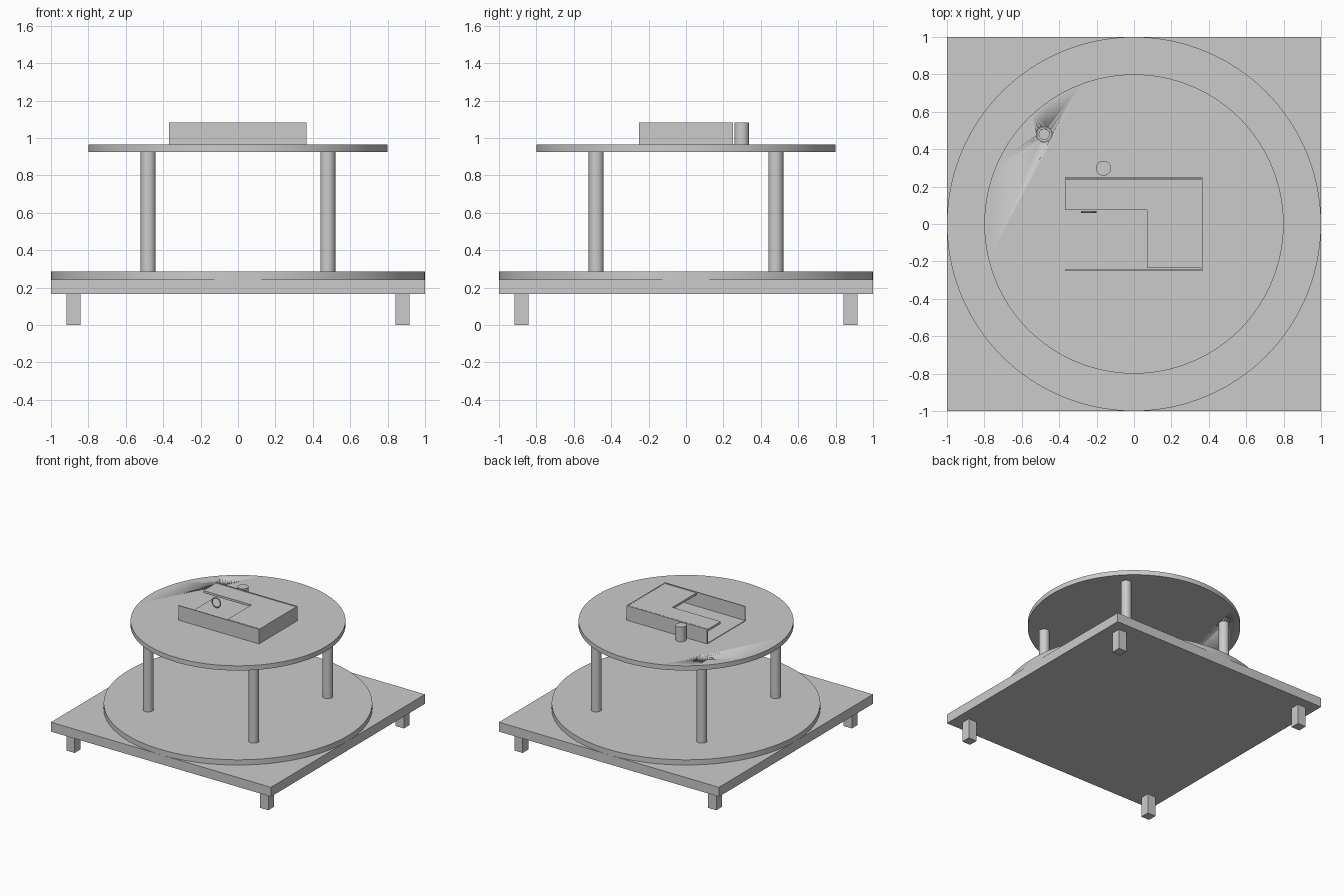
import bpy, bmesh, math

if "Cube" in bpy.data.objects:
    bpy.data.objects.remove(bpy.data.objects["Cube"])

grey = bpy.data.materials.new("light grey")
grey.diffuse_color = (0.6, 0.6, 0.6, 1)
grey.use_nodes = True
grey.node_tree.nodes["Principled BSDF"].inputs["Base Color"].default_value = grey.diffuse_color


def finish(ob, name, smooth=False):
    ob.name = name
    ob.data.materials.clear()
    ob.data.materials.append(grey)
    if smooth:
        bpy.ops.object.shade_smooth_by_angle(angle=math.radians(35))
    return ob


def box(name, x0, x1, y0, y1, z0, z1):
    bpy.ops.mesh.primitive_cube_add(
        size=1, location=((x0 + x1) / 2, (y0 + y1) / 2, (z0 + z1) / 2))
    ob = bpy.context.object
    ob.scale = (x1 - x0, y1 - y0, z1 - z0)
    bpy.ops.object.transform_apply(location=False, rotation=False, scale=True)
    return finish(ob, name)


def cyl(name, x, y, r, z0, z1, n=48):
    bpy.ops.mesh.primitive_cylinder_add(
        vertices=n, radius=r, depth=z1 - z0, location=(x, y, (z0 + z1) / 2))
    return finish(bpy.context.object, name, True)


def cut(ob, x, y, r, z0, z1):
    cutter = cyl("hole_cutter", x, y, r, z0, z1)
    cutter.hide_render = True
    mod = ob.modifiers.new("hole", 'BOOLEAN')
    mod.operation = 'DIFFERENCE'
    mod.solver = 'EXACT'
    mod.object = cutter
    bpy.context.view_layer.objects.active = ob
    bpy.ops.object.modifier_apply(modifier=mod.name)
    bpy.data.objects.remove(cutter)


# square base, feet and lower disc
box("base_plate", -1, 1, -1, 1, 0.165, 0.242)
for sx in (-1, 1):
    for sy in (-1, 1):
        cx, cy, h = sx * 0.88, sy * 0.88, 0.0375
        box("foot", cx - h, cx + h, cy - h, cy + h, 0, 0.165)
cyl("lower_disc", 0, 0, 1.0, 0.242, 0.285, 160)

# posts and upper disc, with a cable hole over the back left post
for sx in (-1, 1):
    for sy in (-1, 1):
        post = cyl("post", sx * 0.48, sy * 0.48, 0.04, 0.285, 0.925)
        if (sx, sy) == (-1, 1):
            cut(post, -0.48, 0.48, 0.027, 0.3, 1.0)
upper = cyl("upper_disc", 0, 0, 0.8, 0.925, 0.964, 160)
cut(upper, -0.48, 0.48, 0.042, 0.85, 1.05)

# open-sided housing
X0, X1, Z0, Z1 = -0.368, 0.366, 0.964, 1.084
box("housing_floor", X0, X1, -0.25, 0.25, Z0, Z0 + 0.005)
box("housing_front_wall", X0, X1, -0.25, -0.242, Z0, Z1)
box("housing_back_wall", X0, X1, 0.242, 0.25, Z0, Z1)
box("housing_right_wall", X1 - 0.008, X1, -0.242, 0.242, Z0, Z1)

# L-shaped housing lid
outline = [(X0, 0.075), (0.07, 0.075), (0.07, -0.235),
           (X1 - 0.008, -0.235), (X1 - 0.008, 0.237), (X0, 0.237)]
bm = bmesh.new()
face = bm.faces.new([bm.verts.new((x, y, Z1 - 0.02)) for x, y in outline])
ext = bmesh.ops.extrude_face_region(bm, geom=[face])
bmesh.ops.translate(bm, vec=(0, 0, 0.018),
                    verts=[v for v in ext["geom"] if isinstance(v, bmesh.types.BMVert)])
bmesh.ops.recalc_face_normals(bm, faces=bm.faces)
mesh = bpy.data.meshes.new("housing_lid")
bm.to_mesh(mesh)
bm.free()
lid = bpy.data.objects.new("housing_lid", mesh)
bpy.context.collection.objects.link(lid)
finish(lid, "housing_lid")

# small upright ring and the peg behind the housing
bpy.ops.mesh.primitive_torus_add(
    major_radius=0.038, minor_radius=0.005, major_segments=48, minor_segments=12,
    location=(-0.242, 0.064, 1.022), rotation=(math.pi / 2, 0, 0))
finish(bpy.context.object, "ring", True)
cyl("peg", -0.163, 0.298, 0.04, Z0, Z1)
